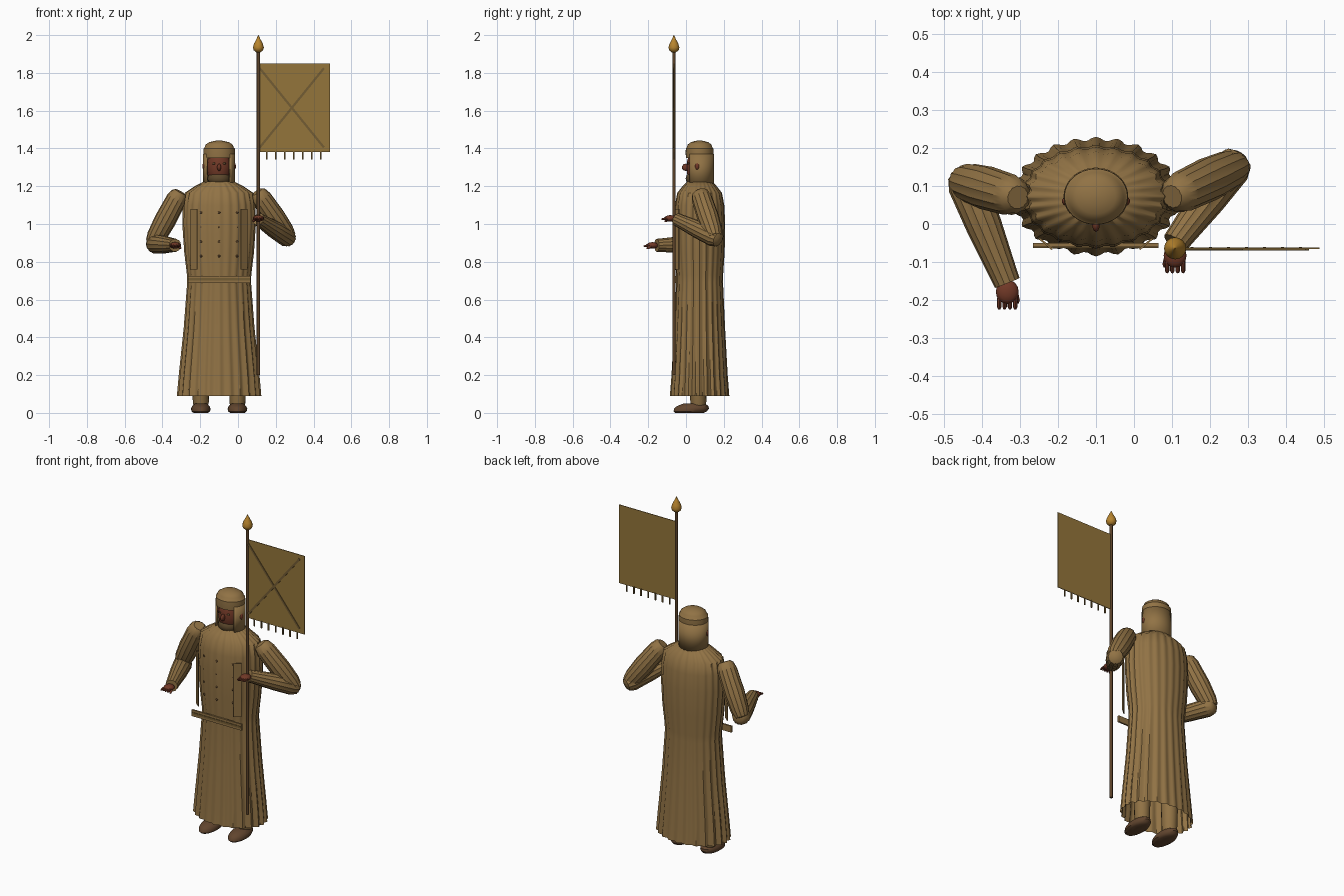
import bpy, bmesh, math
from mathutils import Vector

if bpy.data.objects.get("Cube"):
    bpy.data.objects.remove(bpy.data.objects["Cube"])


def material(name, srgb):
    col = [c / 12.92 if c < 0.04 else ((c + 0.055) / 1.055) ** 2.4 for c in srgb] + [1]
    m = bpy.data.materials.new(name)
    m.use_nodes = True
    m.diffuse_color = col
    m.node_tree.nodes["Principled BSDF"].inputs["Base Color"].default_value = col
    return m


CLOTH = material("tan_cloth", (0.57, 0.45, 0.27))
FLAG = material("flag_cloth", (0.58, 0.46, 0.23))
TRIM = material("belt_trim", (0.45, 0.36, 0.2))
SKIN = material("skin", (0.44, 0.22, 0.15))
BEARD = material("beard", (0.36, 0.28, 0.17))
WOOD = material("dark_wood", (0.36, 0.26, 0.16))
LEATHER = material("shoe_leather", (0.38, 0.27, 0.18))
GOLD = material("gold", (0.72, 0.52, 0.18))

CX, CY = -0.1, 0.072


def finish(name, bm, mat, smooth=40):
    bmesh.ops.recalc_face_normals(bm, faces=bm.faces[:])
    me = bpy.data.meshes.new(name)
    bm.to_mesh(me)
    bm.free()
    ob = bpy.data.objects.new(name, me)
    bpy.context.scene.collection.objects.link(ob)
    me.materials.append(mat)
    if smooth:
        bpy.ops.object.select_all(action='DESELECT')
        ob.select_set(True)
        bpy.context.view_layer.objects.active = ob
        bpy.ops.object.shade_smooth_by_angle(angle=math.radians(smooth))
    return ob


def loft(name, rings, mat, caps=(True, True), closed=True, smooth=40):
    """Skin a list of rings of points."""
    bm = bmesh.new()
    rows = [[bm.verts.new(p) for p in ring] for ring in rings]
    n = len(rows[0])
    for lo, hi in zip(rows, rows[1:]):
        for i in range(n if closed else n - 1):
            j = (i + 1) % n
            bm.faces.new((lo[i], lo[j], hi[j], hi[i]))
    if caps[0]:
        bm.faces.new(rows[0])
    if caps[1]:
        bm.faces.new(rows[-1])
    return finish(name, bm, mat, smooth)


def ellipse(cx, cy, z, rx, ry, n, pleats=0, amp=0.0, start=0.0, sweep=math.tau):
    pts = []
    for i in range(n):
        a = start + sweep * i / n
        k = 1 + amp * math.cos(a * pleats)
        pts.append((cx + rx * k * math.cos(a), cy + ry * k * math.sin(a), z))
    return pts


def turned(name, x, y, profile, mat, n=16):
    return loft(name, [ellipse(x, y, z, r, r, n) for z, r in profile], mat)


def box(name, centre, size, mat, turn=(0, 0, 0)):
    bm = bmesh.new()
    bmesh.ops.create_cube(bm, size=1)
    bmesh.ops.scale(bm, vec=size, verts=bm.verts)
    ob = finish(name, bm, mat, 0)
    ob.location, ob.rotation_euler = centre, turn
    return ob


def ball(name, centre, radii, mat, n=16):
    bm = bmesh.new()
    bmesh.ops.create_uvsphere(bm, u_segments=n, v_segments=n // 2, radius=1)
    bmesh.ops.scale(bm, vec=radii, verts=bm.verts)
    ob = finish(name, bm, mat, 60)
    ob.location = centre
    return ob


def limb(name, a, b, profile, mat, n=28, flutes=14, amp=0.03):
    """Fluted tube from a to b; profile holds (fraction, radius)."""
    a, b = Vector(a), Vector(b)
    d = (b - a).normalized()
    u = d.cross(Vector((0, 0, 1)) if abs(d.z) < 0.95 else Vector((1, 0, 0))).normalized()
    v = d.cross(u)
    rings = []
    for t, r in profile:
        ring = []
        for i in range(n):
            w = math.tau * i / n
            k = r * (1 + amp * math.cos(w * flutes))
            ring.append(a.lerp(b, t) + k * (u * math.cos(w) + v * math.sin(w)))
        rings.append(ring)
    return loft(name, rings, mat)


# Pleated robe, open at the hem
robe = [(0.09, 0.216, 0.152, 0.035), (0.2, 0.207, 0.144, 0.033), (0.45, 0.182, 0.131, 0.03),
        (0.69, 0.165, 0.121, 0.025), (0.73, 0.167, 0.122, 0.02), (0.85, 0.181, 0.13, 0.02),
        (1.0, 0.191, 0.133, 0.02), (1.1, 0.188, 0.128, 0.02), (1.165, 0.176, 0.115, 0.03),
        (1.2, 0.125, 0.088, 0.03), (1.225, 0.08, 0.066, 0.0)]
loft("robe", [ellipse(CX, CY, z, rx, ry, 120, 24, amp) for z, rx, ry, amp in robe],
     CLOTH, caps=(False, True))

# Head: face, beard, nose, ears, hood and cap
ball("face", (CX, CY - 0.004, 1.3), (0.066, 0.066, 0.1), SKIN)
ball("beard", (CX, CY - 0.012, 1.24), (0.062, 0.062, 0.045), BEARD)
ball("nose", (CX, 0.0, 1.3), (0.011, 0.022, 0.02), SKIN, 10)
for side, s in (("left", 1), ("right", -1)):
    ball(side + "_ear", (CX + s * 0.078, 0.06, 1.305), (0.012, 0.013, 0.02), SKIN, 10)
    ball(side + "_eye", (CX + s * 0.027, CY - 0.06, 1.32), (0.009, 0.006, 0.006), BEARD, 8)
opening = math.radians(45)
hood_rings = [ellipse(CX, CY, z, r, r * 0.89, 32, start=opening - math.pi / 2,
                      sweep=math.tau - 2 * opening)
              for z, r in ((1.2, 0.08), (1.37, 0.08))]
hood = loft("hood", hood_rings, CLOTH, caps=(False, False), closed=False)
thick = hood.modifiers.new("thickness", 'SOLIDIFY')
thick.thickness, thick.offset = 0.01, 0
cap = [(1.352, 0.07), (1.35, 0.082), (1.375, 0.084), (1.4, 0.083), (1.403, 0.078),
       (1.42, 0.072), (1.433, 0.052), (1.44, 0.025), (1.442, 0.006)]
loft("cap", [ellipse(CX, CY, z, r, r * 0.88, 32) for z, r in cap], CLOTH)

# Arms and hands
SLEEVE = ((0, 0.03), (0.04, 0.044), (0.15, 0.053), (0.55, 0.056), (0.85, 0.05), (0.97, 0.04), (1, 0.02))
FOREARM = ((0, 0.02), (0.04, 0.04), (0.14, 0.05), (0.5, 0.046), (0.9, 0.036), (1, 0.034))
arms = {"right": ((-0.305, 0.07, 1.17), (-0.455, 0.115, 0.89), (-0.455, 0.145, 0.895),
                  (-0.333, -0.155, 0.887), (-0.333, -0.178, 0.887)),
        "left": ((0.1, 0.072, 1.17), (0.275, 0.155, 0.92), (0.28, 0.18, 0.915),
                 (0.108, -0.05, 1.025), (0.108, -0.083, 1.03))}
for side, (shoulder, elbow, bend, wrist, palm) in arms.items():
    limb(side + "_upper_sleeve", shoulder, elbow, SLEEVE, CLOTH)
    limb(side + "_forearm_sleeve", bend, wrist, FOREARM, CLOTH)
    s = 1 if side == "right" else -1
    ball(side + "_palm", palm, (0.03, 0.032, 0.017), SKIN)
    for i in range(4):
        x = palm[0] + (i - 1.5) * 0.014
        limb(f"{side}_finger_{i + 1}", (x, palm[1] - 0.015, palm[2]),
             (x, palm[1] - 0.046, palm[2] - 0.005),
             ((0, 0.006), (0.8, 0.006), (1, 0.003)), SKIN, 8, 1, 0)
    limb(side + "_thumb", (palm[0] + s * 0.02, palm[1], palm[2]),
         (palm[0] + s * 0.028, palm[1] - 0.03, palm[2] - 0.018),
         ((0, 0.008), (0.8, 0.007), (1, 0.003)), SKIN, 8, 1, 0)

# Flat belt, front straps and buttons
box("belt", (CX, -0.055, 0.707), (0.33, 0.01, 0.038), CLOTH)
box("belt_stripe", (CX, -0.061, 0.707), (0.33, 0.004, 0.012), TRIM)
for side, s in (("left", 1), ("right", -1)):
    box(side + "_strap", (CX + s * 0.132, -0.052, 0.92), (0.045, 0.005, 0.32),
        CLOTH, (0, 0, s * math.radians(40)))
for col in (-1, 0, 1):
    for row in range(4):
        y = CY - 0.131 * math.sqrt(1 - (col * 0.095 / 0.186) ** 2)
        ball(f"button_{col + 2}_{row + 1}", (CX + col * 0.095, y, 0.83 + row * 0.077),
             (0.007, 0.006, 0.007), WOOD, 8)

# Legs and shoes
for side, s in (("left", 1), ("right", -1)):
    x = CX + s * 0.097
    turned(side + "_trouser_leg", x, 0.065, ((0.035, 0.036), (0.05, 0.042), (0.3, 0.05), (0.6, 0.055)), CLOTH)
    shoe = [(0.0, 0.038, 0.075), (0.008, 0.049, 0.088), (0.022, 0.052, 0.092),
            (0.036, 0.046, 0.084), (0.05, 0.03, 0.055)]
    loft(side + "_shoe", [ellipse(x, 0.018 + z * 0.5, z, rx, ry, 24) for z, rx, ry in shoe], LEATHER)

# Pole with gilded tip
PX, PY = 0.108, -0.064
turned("flag_pole", PX, PY, ((0.2, 0.009), (1.915, 0.009)), WOOD, 10)
turned("pole_tip", PX, PY, ((1.908, 0.01), (1.92, 0.025), (1.935, 0.029), (1.955, 0.023),
                            (1.98, 0.01), (2.0, 0.001)), GOLD)

# Flag with crossed stripes and fringe
box("flag", (0.3, PY, 1.615), (0.376, 0.004, 0.47), FLAG)
for i, s in enumerate((1, -1)):
    box(f"flag_stripe_{i + 1}", (0.285, PY - 0.003, 1.615), (0.54, 0.004, 0.012),
        TRIM, (0, s * math.atan2(0.42, 0.34), 0))
for i in range(7):
    box(f"fringe_{i + 1}", (0.153 + i * 0.0475, PY, 1.363), (0.008, 0.006, 0.044), TRIM)
